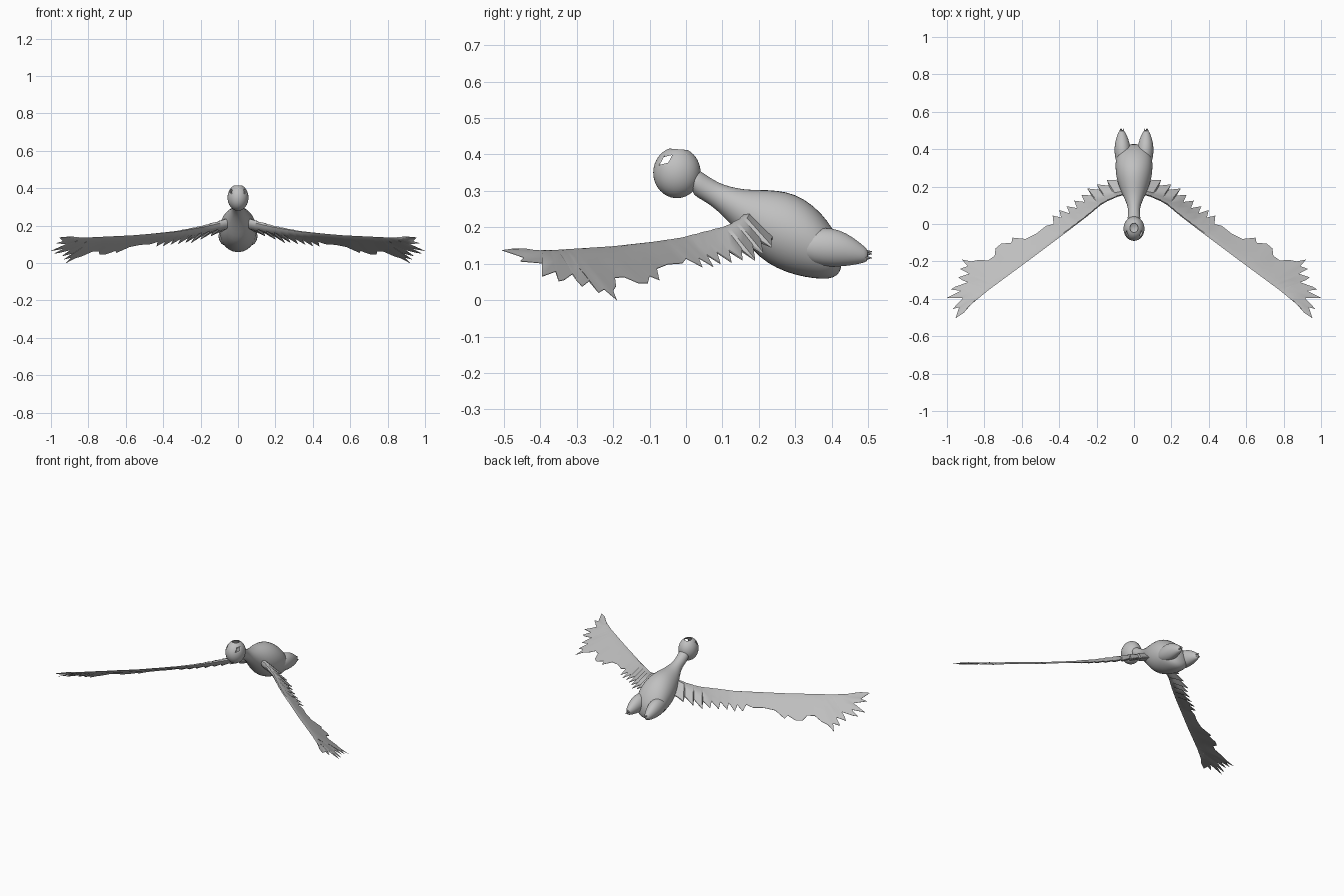
import bpy
import bmesh
from math import sin, cos, pi, radians
from mathutils import Matrix, Vector

cube = bpy.data.objects.get("Cube")
if cube:
    bpy.data.objects.remove(cube, do_unlink=True)

grey = bpy.data.materials.new("plumage grey")
grey.use_nodes = True
COLOUR = (0.53, 0.53, 0.53, 1)
grey.diffuse_color = COLOUR
grey.node_tree.nodes["Principled BSDF"].inputs["Base Color"].default_value = COLOUR


def finish(name, bm, subdivide=0, angle=40):
    """Turn a bmesh into a shaded, coloured object."""
    bmesh.ops.recalc_face_normals(bm, faces=bm.faces)
    mesh = bpy.data.meshes.new(name)
    bm.to_mesh(mesh)
    bm.free()
    mesh.materials.append(grey)
    ob = bpy.data.objects.new(name, mesh)
    bpy.context.collection.objects.link(ob)
    if subdivide:
        mod = ob.modifiers.new("smooth", "SUBSURF")
        mod.levels = mod.render_levels = subdivide
    activate(ob)
    bpy.ops.object.shade_smooth_by_angle(angle=radians(angle))
    return ob


def activate(ob):
    bpy.ops.object.select_all(action="DESELECT")
    ob.select_set(True)
    bpy.context.view_layer.objects.active = ob


def loft(rings):
    """Skin a list of closed rings and cap both ends."""
    bm = bmesh.new()
    loops = [[bm.verts.new(p) for p in ring] for ring in rings]
    n = len(loops[0])
    for a, b in zip(loops, loops[1:]):
        for i in range(n):
            j = (i + 1) % n
            bm.faces.new((a[i], a[j], b[j], b[i]))
    bm.faces.new(loops[0])
    bm.faces.new(loops[-1])
    return bm


def oval(x, y, z, rx, rz, n=20):
    return [(x + rx * cos(2 * pi * i / n), y, z + rz * sin(2 * pi * i / n)) for i in range(n)]


def lookup(table, x, column):
    """Linear interpolation in a table, extended past its end."""
    for a, b in zip(table, table[1:]):
        if x <= b[0]:
            break
    return a[column] + (b[column] - a[column]) * (x - a[0]) / (b[0] - a[0])


# Body and neck: y, centre z, half width, half height
BODY = [(0.015, 0.33, 0.034, 0.036), (0.03, 0.322, 0.035, 0.04), (0.06, 0.303, 0.032, 0.037),
        (0.09, 0.282, 0.033, 0.04), (0.12, 0.262, 0.044, 0.05), (0.16, 0.235, 0.063, 0.069),
        (0.2, 0.21, 0.081, 0.094), (0.25, 0.194, 0.096, 0.109), (0.3, 0.18, 0.101, 0.113),
        (0.35, 0.16, 0.099, 0.102), (0.39, 0.137, 0.086, 0.081), (0.415, 0.12, 0.062, 0.055),
        (0.428, 0.112, 0.025, 0.025)]
finish("body_and_neck", loft([oval(0, *r) for r in BODY]), subdivide=1)

# Head: hollow egg with an open crown and slanted eye openings
bm = bmesh.new()
bmesh.ops.create_uvsphere(bm, u_segments=40, v_segments=24, radius=1, matrix=Matrix.LocRotScale(
    Vector((0, -0.025, 0.35)), None, Vector((0.056, 0.065, 0.07))))
head = finish("head", bm)
shell = head.modifiers.new("shell", "SOLIDIFY")
shell.thickness = 0.004

bm = bmesh.new()
tilt = radians(38)
turn = Matrix(((0, 0, 1), (cos(tilt), -sin(tilt), 0), (sin(tilt), cos(tilt), 0))).to_4x4()
bmesh.ops.create_cone(bm, cap_ends=True, segments=4, radius1=1, radius2=1, depth=1,
                      matrix=Matrix.Translation((0, -0.055, 0.385)) @ turn
                      @ Matrix.Diagonal((0.022, 0.01, 0.3, 1)))
eye_cutter = finish("eye_cutter", bm)
bm = bmesh.new()
bmesh.ops.create_uvsphere(bm, u_segments=24, v_segments=12, radius=1, matrix=Matrix.LocRotScale(
    Vector((0, -0.02, 0.422)), None, Vector((0.024, 0.027, 0.022))))
crown_cutter = finish("crown_cutter", bm)
for cutter in (eye_cutter, crown_cutter):
    cutter.hide_render = True
    cut = head.modifiers.new(cutter.name, "BOOLEAN")
    cut.operation = "DIFFERENCE"
    cut.solver = "EXACT"
    cut.object = cutter
activate(head)
for name in [m.name for m in head.modifiers]:
    bpy.ops.object.modifier_apply(modifier=name)
for cutter in (eye_cutter, crown_cutter):
    bpy.data.objects.remove(cutter, do_unlink=True)

# Wing leading edge: x, y, z
LEAD = [(0.0, 0.17, 0.235), (0.09, 0.145, 0.215), (0.165, 0.112, 0.197), (0.245, 0.045, 0.182),
        (0.33, -0.02, 0.168), (0.57, -0.2, 0.148), (0.78, -0.355, 0.138), (0.95, -0.495, 0.134)]
# Ragged trailing edge, then the fingered tip: x, y
TRAIL = [(0.03, 0.25), (0.1, 0.235), (0.145, 0.235), (0.135, 0.205), (0.2, 0.212), (0.185, 0.183),
         (0.25, 0.19), (0.228, 0.153), (0.28, 0.155), (0.265, 0.118), (0.32, 0.125), (0.305, 0.085),
         (0.36, 0.095), (0.345, 0.057), (0.4, 0.075), (0.39, 0.035), (0.435, 0.045), (0.43, 0.0),
         (0.47, -0.01), (0.52, -0.05), (0.58, -0.08), (0.65, -0.073), (0.655, -0.1), (0.71, -0.105),
         (0.74, -0.13), (0.745, -0.17), (0.78, -0.195)]
TIP = [(0.83, -0.192), (0.87, -0.2), (0.92, -0.19), (0.89, -0.225), (0.93, -0.24), (0.88, -0.265),
       (0.94, -0.285), (0.92, -0.3), (0.87, -0.305), (0.955, -0.335), (0.98, -0.35), (0.9, -0.345),
       (1.0, -0.395), (0.965, -0.395), (0.9, -0.38), (0.97, -0.455), (0.935, -0.445),
       (0.955, -0.505), (0.91, -0.475), (0.892, -0.45)]
# Wing section: distance along the chord, share of thickness
SECTION = [(0, 0), (0.06, 0.6), (0.25, 1), (0.6, 0.6), (1, 0.12)]
SECTION += [(t, -h) for t, h in SECTION[:0:-1]]


def wing_rings(side):
    rings, reach = [], 0
    for i, (x, y) in enumerate(TRAIL + TIP):
        k = i - len(TRAIL)
        # Each trailing point pairs with a point further in on the leading edge
        foot = 0.72 + 0.16 * k / (len(TIP) - 1) if k >= 0 else \
            x - 0.48 * (y - lookup(LEAD, x, 1))
        reach = max(reach + 0.001, min(foot, 0.88))
        start = Vector((reach, lookup(LEAD, reach, 1)))
        end = Vector((x, y))
        thick = min(1, (end - start).length / 0.1)
        ring = []
        for t, h in SECTION:
            p = start.lerp(end, t)
            z = lookup(LEAD, p.x, 2) - 0.48 * (p.y - lookup(LEAD, p.x, 1))
            z += h * thick * (0.006 + 0.028 * max(0, 1 - p.x / 0.45))
            ring.append((side * p.x, p.y, z))
        rings.append(ring)
    return rings


# Leg: x, y, z, half width, half height
LEG = [(0.055, 0.29, 0.15, 0.012, 0.012), (0.056, 0.31, 0.149, 0.032, 0.035),
       (0.058, 0.35, 0.147, 0.044, 0.052), (0.061, 0.4, 0.145, 0.045, 0.055),
       (0.063, 0.44, 0.139, 0.038, 0.046), (0.064, 0.47, 0.131, 0.028, 0.033),
       (0.065, 0.49, 0.125, 0.018, 0.022), (0.065, 0.5, 0.123, 0.011, 0.015)]

for side, label in ((1, "left"), (-1, "right")):
    finish(label + "_wing", loft(wing_rings(side)))
    finish(label + "_leg", loft([oval(side * x, *rest) for x, *rest in LEG]), subdivide=1)
    # Toes: three small points at the end of the leg
    bm = bmesh.new()
    for dx, dz in ((-0.008, 0.004), (0.001, 0.01), (0.008, -0.007)):
        bmesh.ops.create_cone(bm, cap_ends=True, segments=8, radius1=0.008, radius2=0.001,
                              depth=0.026, matrix=Matrix.Translation(
                                  (side * (0.065 + dx), 0.498, 0.123 + dz))
                              @ Matrix.Rotation(-pi / 2, 4, "X"))
    finish(label + "_toes", bm)
